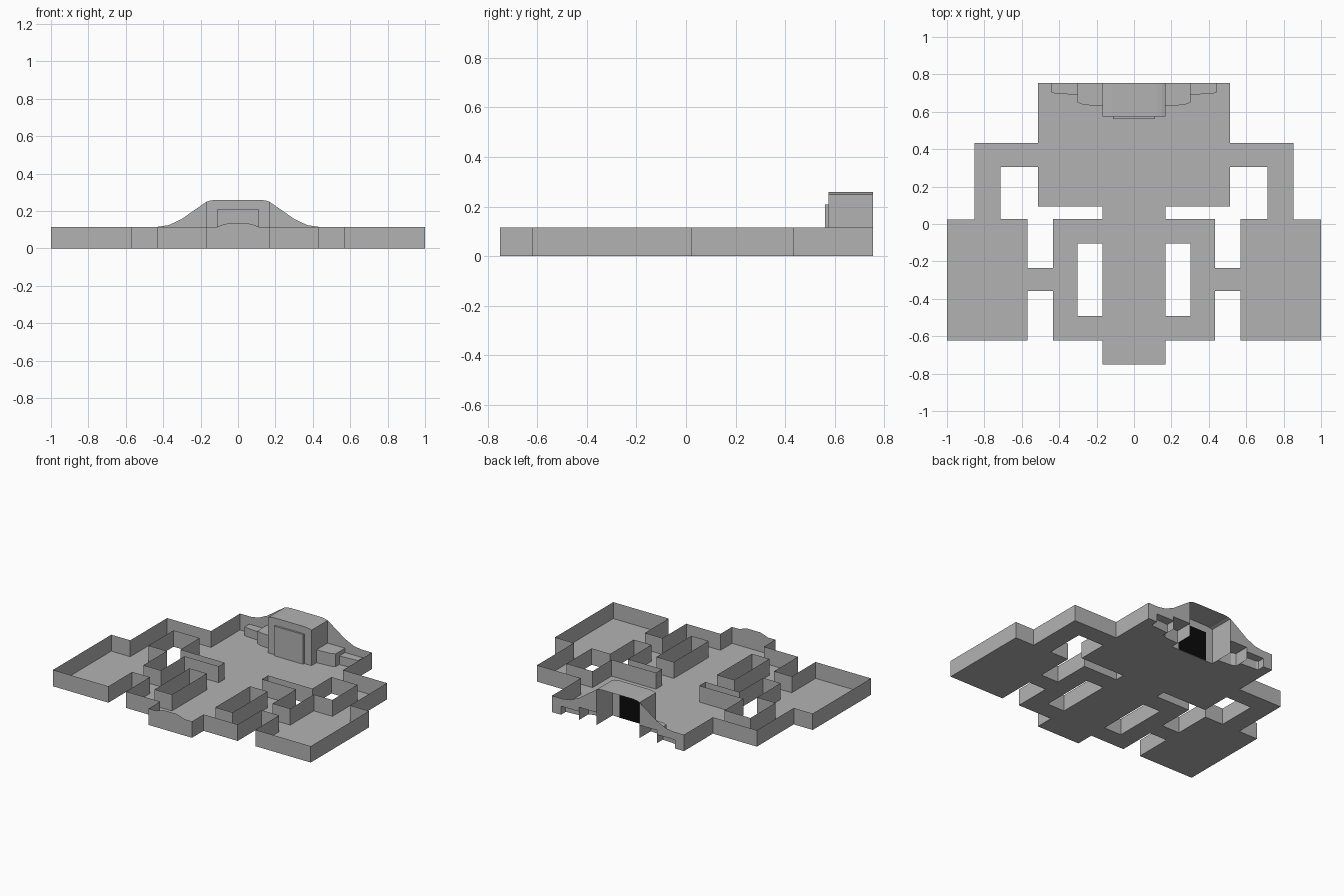
import bpy, bmesh

if "Cube" in bpy.data.objects:
    bpy.data.objects.remove(bpy.data.objects["Cube"])

WALL = 0.115          # wall height
BACK = 0.754          # rear edge of the plan
LOW, MID = 0.06, 0.09  # heights of the stepped niches


def material(name, value):
    m = bpy.data.materials.new(name)
    m.diffuse_color = (value, value, value, 1)
    m.use_nodes = True
    m.node_tree.nodes["Principled BSDF"].inputs["Base Color"].default_value = m.diffuse_color
    return m


grey = material("stone grey", 0.45)
black = material("black", 0.003)


def finish(name, bm, mat):
    bmesh.ops.remove_doubles(bm, verts=bm.verts, dist=1e-4)
    me = bpy.data.meshes.new(name)
    bm.to_mesh(me)
    bm.free()
    me.materials.append(mat)
    ob = bpy.data.objects.new(name, me)
    bpy.context.collection.objects.link(ob)
    return ob


def sheets(name, polys, mat=grey, mirror=True):
    """Thin surfaces from 3D polygons, mirrored across x = 0."""
    bm = bmesh.new()
    for s in ((1, -1) if mirror else (1,)):
        for p in polys:
            pts = p if s == 1 else p[::-1]
            bm.faces.new([bm.verts.new((s * x, y, z)) for x, y, z in pts])
    return finish(name, bm, mat)


def upright(path, h):
    """Vertical quads of height h standing along a 2D path."""
    return [[(*a, 0), (*b, 0), (*b, h), (*a, h)] for a, b in zip(path, path[1:])]


def flat(path, z):
    return [(x, y, z) for x, y in path]


# Plan of the right half: outer edge, courtyard opening, inner light well
entrance = [(0, -0.75), (0.168, -0.75)]
outer = [(0.168, -0.75), (0.168, -0.622), (0.4335, -0.622), (0.4335, -0.358),
         (0.57, -0.358), (0.57, -0.622), (1, -0.622), (1, 0.024),
         (0.853, 0.024), (0.853, 0.433), (0.512, 0.433), (0.512, BACK)]
low_niche = [(0.442, BACK), (0.442, 0.705), (0.428, 0.699), (0.303, 0.69)]
mid_niche = [(0.303, BACK), (0.303, 0.65), (0.27, 0.637), (0.168, 0.63)]
gate_front = 0.574
courtyard = [(0.714, 0.305), (0.512, 0.305), (0.512, 0.093), (0.168, 0.093),
             (0.168, 0.026), (0.4335, 0.026), (0.4335, -0.235),
             (0.57, -0.235), (0.57, 0.026), (0.714, 0.026)]
well = [(0.168, -0.105), (0.303, -0.105), (0.303, -0.492), (0.168, -0.492)]

# Floor, filled around its openings
rim = (entrance[:1] + outer + low_niche + mid_niche[1:]
       + [(0.168, gate_front), (0, gate_front)])
bm = bmesh.new()
for s in (1, -1):
    edges = []
    for loop in (rim, courtyard, well):
        vs = [bm.verts.new((s * x, y, 0)) for x, y in loop]
        edges += [bm.edges.new((vs[i - 1], vs[i])) for i in range(len(vs))]
    bmesh.ops.triangle_fill(bm, edges=edges, use_beauty=True, normal=(0, 0, 1))
for f in bm.faces:
    f.normal_update()
    if f.normal.z < 0:
        f.normal_flip()
finish("floor", bm, grey)

# Walls along every edge of the plan
sheets("outer_walls", upright(outer, WALL))
sheets("courtyard_walls", upright(courtyard + courtyard[:1], WALL))
sheets("well_walls", upright(well + well[:1], WALL))

# Entrance wall with a low raised crest
crest = [(0.168, WALL), (0.11, WALL), (0.085, 0.125), (0.05, 0.135)]
crest += [(-x, z) for x, z in crest[::-1]]
sheets("entrance_wall", [[(-0.168, -0.75, 0), (0.168, -0.75, 0)]
                         + [(x, -0.75, z) for x, z in crest]], mirror=False)

# Stepped niches beside the gate block
sheets("low_niches", upright(low_niche, LOW)
       + [flat(low_niche + [(0.303, BACK)], LOW)])
sheets("middle_niches", upright(mid_niche, MID)
       + [flat(mid_niche + [(0.168, BACK)], MID)])

# Rear wall, sweeping up to the gate block
sweep = [(0.168, MID), (0.303, MID), (0.303, LOW), (0.442, LOW), (0.442, 0),
         (0.512, 0), (0.512, WALL), (0.43, WALL), (0.37, 0.124),
         (0.30, 0.157), (0.235, 0.203), (0.168, 0.249)]
sheets("rear_wall", [[(x, BACK, z) for x, z in sweep]])

# Gate block: front, sides and softly curved roof, open at the rear
roof = [(0.168, 0.249), (0.15, 0.255), (0.12, 0.259)]
roof += [(-x, z) for x, z in roof[::-1]]
sheets("gate_front", [[(-0.168, gate_front, 0), (0.168, gate_front, 0)]
                      + [(x, gate_front, z) for x, z in roof]], mirror=False)
sheets("gate_sides", upright([(0.168, gate_front), (0.168, BACK)], 0.249))
sheets("gate_roof", [[(a[0], gate_front, a[1]), (a[0], BACK, a[1]),
                      (b[0], BACK, b[1]), (b[0], gate_front, b[1])]
                     for a, b in zip(roof, roof[1:])], mirror=False)

# Raised door panel on the gate, with a dark plate behind it
door = [(-0.113, gate_front), (-0.113, 0.561), (0.113, 0.561), (0.113, gate_front)]
sheets("door_panel", upright(door, 0.208) + [flat(door, 0.208)], mirror=False)
sheets("door_backing", upright([(0.113, gate_front + 0.003),
                                (-0.113, gate_front + 0.003)], 0.208),
       black, mirror=False)
